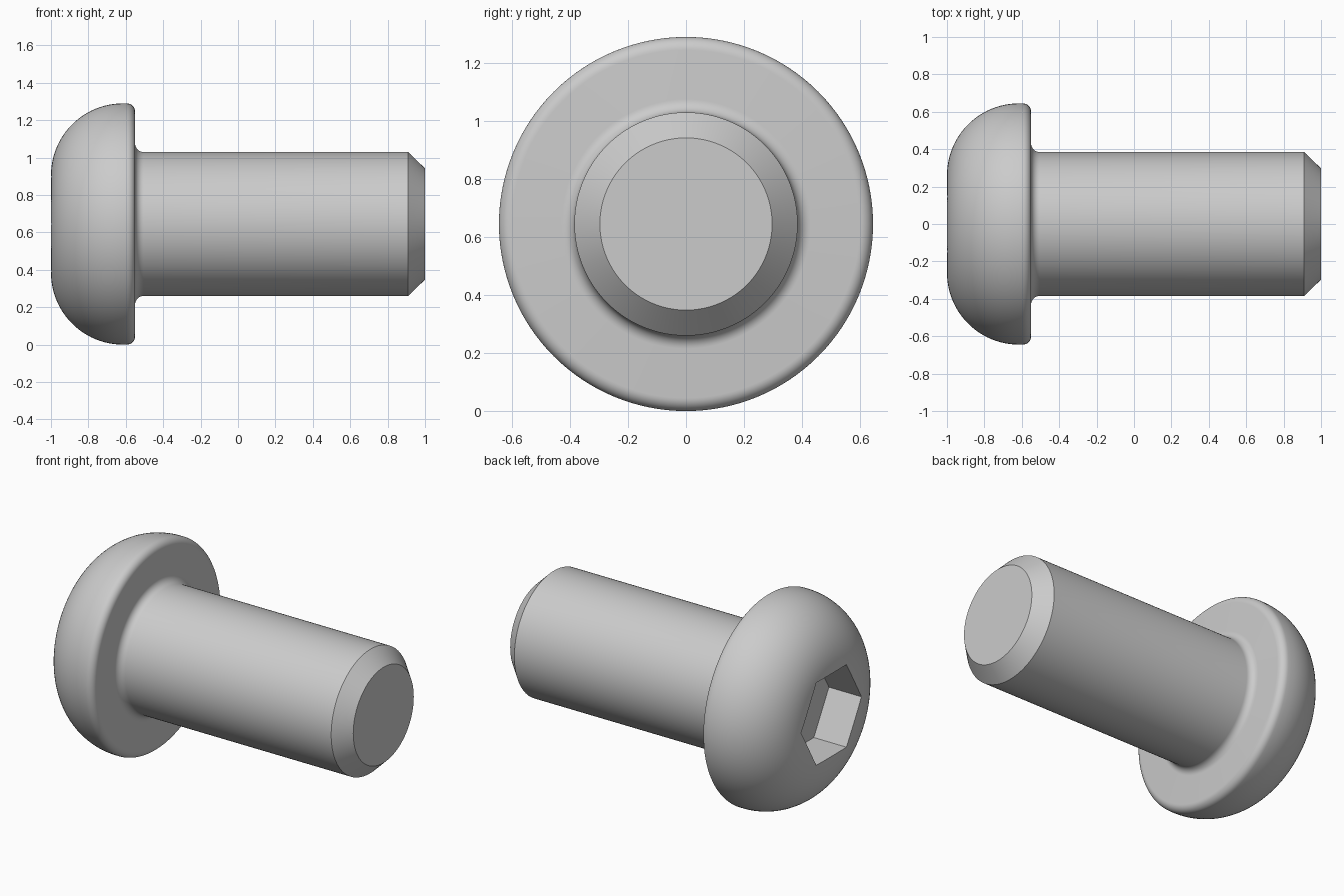
import bpy, bmesh
from math import pi, cos, sin, radians
from mathutils import Vector

if "Cube" in bpy.data.objects:
    bpy.data.objects.remove(bpy.data.objects["Cube"], do_unlink=True)

HEAD_R, SHANK_R, TIP_R = 0.645, 0.385, 0.297
SEAT_X, DOME_R, FILLET = -0.55, 0.385, 0.045
HEX_R, HEX_FLOOR = 0.296, -0.775


def arc(cx, cr, radius, start, end, steps):
    """Arc points in the (x, radius) plane, angles in degrees."""
    angles = [radians(start + (end - start) * i / steps) for i in range(steps + 1)]
    return [(cx + radius * cos(a), cr + radius * sin(a)) for a in angles]


def add_object(name, bm):
    bmesh.ops.recalc_face_normals(bm, faces=bm.faces[:])
    mesh = bpy.data.meshes.new(name)
    bm.to_mesh(mesh)
    bm.free()
    obj = bpy.data.objects.new(name, mesh)
    obj.location.z = HEAD_R
    bpy.context.collection.objects.link(obj)
    return obj


# Steel material
steel = bpy.data.materials.new("steel_grey")
steel.use_nodes = True
colour = (0.6, 0.6, 0.6, 1)
steel.diffuse_color = colour
steel.node_tree.nodes["Principled BSDF"].inputs["Base Color"].default_value = colour

# Half profile: dome, rim, underside fillet, shank, chamfered tip
profile = arc(DOME_R - 1, HEAD_R - DOME_R, DOME_R, 180, 90, 24)
profile += arc(SEAT_X - FILLET, HEAD_R - FILLET, FILLET, 90, 0, 8)
profile += arc(SEAT_X + FILLET, SHANK_R + FILLET, FILLET, 180, 270, 8)
profile += [(0.91, SHANK_R), (1, TIP_R)]

# Screw body turned around the x axis
bm = bmesh.new()
verts = [bm.verts.new((x, 0, r)) for x, r in profile]
edges = [bm.edges.new(pair) for pair in zip(verts, verts[1:])]
bmesh.ops.spin(bm, geom=verts + edges, cent=(0, 0, 0), axis=(1, 0, 0),
               angle=2 * pi, steps=128, use_merge=False)
bmesh.ops.remove_doubles(bm, verts=bm.verts[:], dist=0.0005)
bmesh.ops.holes_fill(bm, edges=[e for e in bm.edges if e.is_boundary], sides=0)
screw = add_object("button_head_screw", bm)
screw.data.materials.append(steel)

# Hexagonal prism that cuts the key socket, corners pointing along y
bm = bmesh.new()
ring = [bm.verts.new((-1.2, HEX_R * cos(i * pi / 3), HEX_R * sin(i * pi / 3)))
        for i in range(6)]
mouth = bm.faces.new(ring)
extruded = bmesh.ops.extrude_face_region(bm, geom=[mouth], use_keep_orig=True)
moved = [g for g in extruded["geom"] if isinstance(g, bmesh.types.BMVert)]
bmesh.ops.translate(bm, verts=moved, vec=Vector((HEX_FLOOR + 1.2, 0, 0)))
cutter = add_object("socket_cutter", bm)
cutter.data.materials.append(steel)
cutter.hide_render = True

# Cut the socket, then drop the cutter
socket = screw.modifiers.new("hex_socket", "BOOLEAN")
socket.operation = "DIFFERENCE"
socket.solver = "EXACT"
socket.object = cutter
bpy.context.view_layer.objects.active = screw
bpy.ops.object.select_all(action="DESELECT")
screw.select_set(True)
bpy.ops.object.modifier_apply(modifier=socket.name)
bpy.data.objects.remove(cutter, do_unlink=True)

# Smooth turned surfaces with crisp chamfer and socket edges
bpy.ops.object.shade_smooth_by_angle(angle=radians(30))
